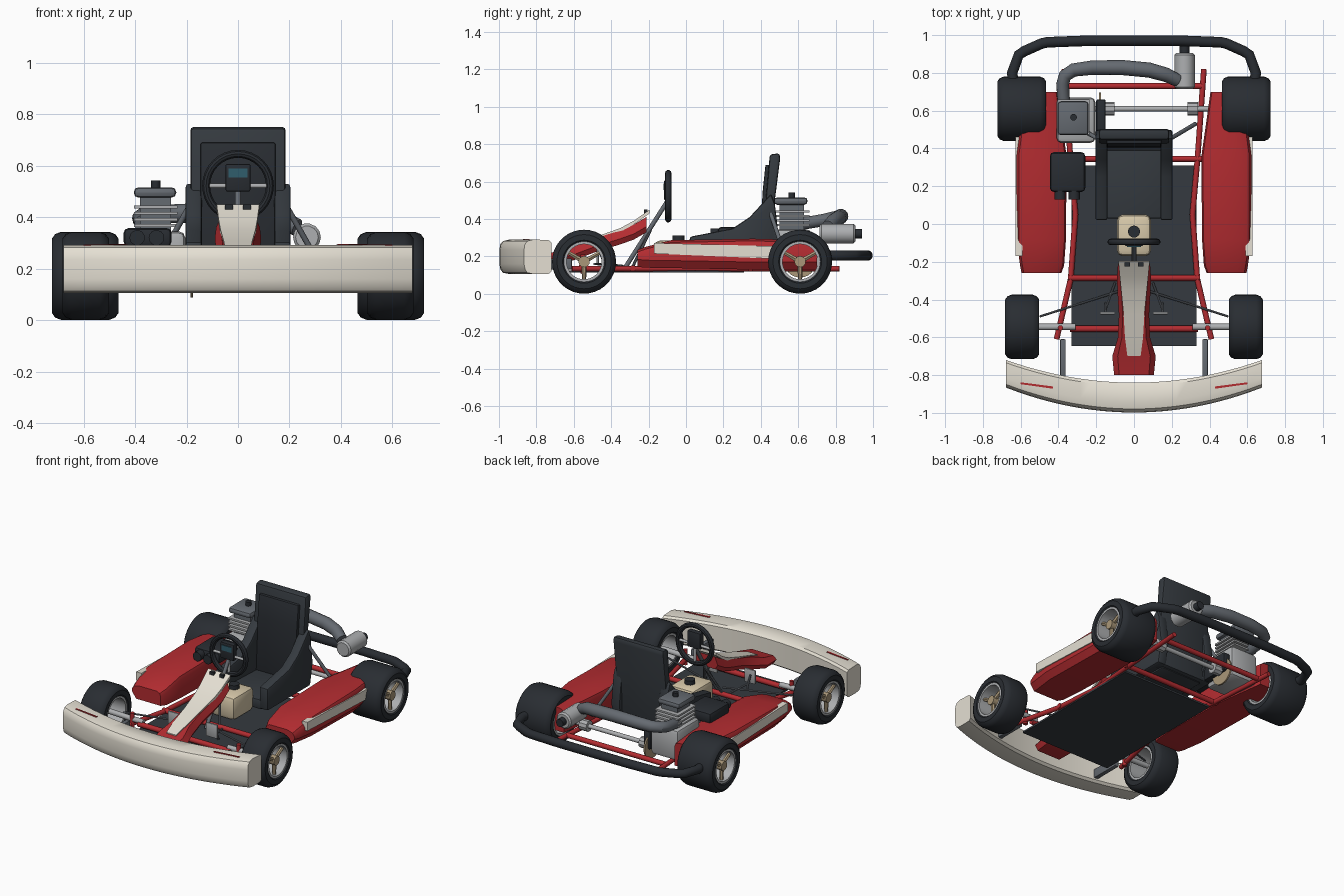
import bpy, bmesh
from math import sin, cos, pi, radians
from mathutils import Vector as V

if "Cube" in bpy.data.objects:
    bpy.data.objects.remove(bpy.data.objects["Cube"])


def color(name, r, g, b):
    m = bpy.data.materials.new(name)
    m.diffuse_color = (r, g, b, 1)
    m.use_nodes = True
    m.node_tree.nodes["Principled BSDF"].inputs["Base Color"].default_value = m.diffuse_color
    return m


RED = color("red", .45, .025, .03)
CREAM = color("cream", .78, .74, .65)
DARK = color("dark", .022, .026, .032)
SEAT = color("charcoal", .035, .042, .05)
STEEL = color("steel", .13, .145, .165)
LIGHT = color("light_metal", .42, .43, .44)
GOLD = color("gold", .40, .31, .19)
TANK = color("tank_tan", .68, .58, .40)
SCREEN = color("screen", .03, .11, .15)


def add(name, verts, faces, mat, bevel=0):
    me = bpy.data.meshes.new(name)
    me.from_pydata([tuple(v) for v in verts], [], faces)
    bm = bmesh.new()
    bm.from_mesh(me)
    bmesh.ops.recalc_face_normals(bm, faces=bm.faces)
    if bevel:
        es = [e for e in bm.edges if e.calc_face_angle(0) > .5]
        bmesh.ops.bevel(bm, geom=es, offset=bevel, segments=2, affect='EDGES', profile=.5)
    for f in bm.faces:
        f.smooth = True
    bm.to_mesh(me)
    bm.free()
    me.set_sharp_from_angle(angle=radians(35))
    me.materials.append(mat)
    ob = bpy.data.objects.new(name, me)
    bpy.context.collection.objects.link(ob)
    return ob


def loft(name, rings, mat, closed=False, bevel=0):
    n, m = len(rings[0]), len(rings)
    faces = [(i * n + j, i * n + (j + 1) % n, (i + 1) % m * n + (j + 1) % n, (i + 1) % m * n + j)
             for i in range(m if closed else m - 1) for j in range(n)]
    if not closed:
        faces += [tuple(range(n)), tuple(range((m - 1) * n, m * n))]
    return add(name, [v for r in rings for v in r], faces, mat, bevel)


def box(name, x0, x1, y0, y1, z0, z1, mat, bevel=0):
    return loft(name, [[(x, y0, z0), (x, y1, z0), (x, y1, z1), (x, y0, z1)] for x in (x0, x1)], mat, bevel=bevel)


def prism(name, x0, x1, yz, mat, bevel=0):
    return loft(name, [[(x, y, z) for y, z in yz] for x in (x0, x1)], mat, bevel=bevel)


def pipe(name, pts, r, mat, n=12):
    pts = [V(p) for p in pts]
    rs = r if isinstance(r, list) else [r] * len(pts)
    rings = []
    for i, p in enumerate(pts):
        a = (p - pts[i - 1]).normalized() if i else V()
        b = (pts[i + 1] - p).normalized() if i < len(pts) - 1 else V()
        t = (a + b).normalized()
        u = t.cross(V((0, 0, 1)) if abs(t.z) < .95 else V((1, 0, 0))).normalized()
        w = t.cross(u)
        rings.append([p + rs[i] * (u * cos(2 * pi * k / n) + w * sin(2 * pi * k / n)) for k in range(n)])
    return loft(name, rings, mat)


def lathe(name, c, profile, mat, n=36, axis='x'):
    rings = []
    for k in range(n):
        a = 2 * pi * k / n
        rings.append([(c[0] + h, c[1] + r * cos(a), c[2] + r * sin(a)) if axis == 'x' else
                      (c[0] + r * cos(a), c[1] + h, c[2] + r * sin(a)) for h, r in profile])
    return loft(name, rings, mat, closed=True)


# Wheels: tyre, rim ring, hub and three spokes
def wheel(tag, s, x, y, w):
    c = (s * x, y, .172)
    h = w / 2
    lathe(tag + "_tyre", c, [(-h + .012, .102), (-h, .115), (-h, .145), (-h + .012, .162), (-h + .035, .171),
                             (h - .035, .171), (h - .012, .162), (h, .145), (h, .115), (h - .012, .102)], DARK)
    lathe(tag + "_rim", c, [(-h + .006, .094), (-h + .006, .108), (h - .006, .108), (h - .006, .094)], LIGHT)
    o = s * (h - .035)
    pipe(tag + "_hub", [(c[0] + o - s * .06, y, .172), (c[0] + o + s * .02, y, .172)], .03, GOLD, 16)
    for k in range(3):
        a = radians(30 + 120 * k)
        p = V((c[0] + o, y, .172))
        pipe(tag + "_spoke", [p, p + V((0, .1 * cos(a), .1 * sin(a)))], [.015, .011], GOLD, 6)


for s, tag in ((-1, "left"), (1, "right")):
    wheel(tag + "_front", s, .592, -.545, .18)
    wheel(tag + "_rear", s, .594, .61, .258)

    # Frame rail, bumper mount and front stub axle
    pipe(tag + "_frame_rail", [(s * .41, -.61, .135), (s * .335, -.29, .135), (s * .31, .05, .135),
                               (s * .335, .33, .135), (s * .37, .82, .135)], .015, RED)
    box(tag + "_bumper_mount", *sorted((s * .362, s * .392)), -.83, -.61, .13, .19, STEEL, .006)
    pipe(tag + "_stub_axle", [(s * .31, -.545, .165), (s * .56, -.545, .172)], .017, LIGHT)
    pipe(tag + "_kingpin", [(s * .39, -.55, .11), (s * .39, -.55, .21)], .014, RED)
    pipe(tag + "_tie_rod", [(s * .03, -.34, .15), (s * .5, -.49, .16)], .006, STEEL, 8)
    # Pedals
    box(tag + "_pedal", *sorted((s * .10, s * .18)), -.478, -.466, .16, .25, LIGHT, .003)
    pipe(tag + "_pedal_arm", [(s * .15, -.46, .22), (s * .15, -.42, .13)], .007, STEEL, 8)
    pipe(tag + "_pedal_rod", [(s * .15, -.45, .17), (s * .1, -.31, .14)], .006, STEEL, 8)

    # Side pod with pale stripe
    rings = []
    for y, i, o, lo, hi in ((-.26, .385, .595, .145, .235), (-.22, .37, .603, .14, .25), (-.08, .36, .622, .138, .287),
                            (.36, .357, .622, .13, .295), (.70, .405, .575, .13, .285)):
        rings.append([(s * x, y, z) for x, z in ((i, lo), (o - .03, lo), (o, lo + .04), (o, hi - .03), (o - .012, hi - .012),
                                                 (o - .05, hi), (i + .03, hi), (i + .008, hi - .01), (i, hi - .03))])
    loft(tag + "_side_pod", rings, RED)
    prism(tag + "_pod_stripe", s * .59, s * .628, [(-.17, .215), (-.17, .272), (.46, .255), (.46, .188)], CREAM)

    # Seat wing and seat strut
    wing = [(.02, .16), (.02, .305), (.25, .35), (.34, .41), (.455, .535), (.475, .48), (.497, .3), (.47, .16)]
    prism(tag + "_seat_wing", s * .14, s * .205, wing, SEAT, .012)
    pipe(tag + "_seat_strut", [(s * .19, .45, .44), (s * .325, .53, .2)], .011, STEEL)
    # Red flash on front bumper
    loft(tag + "_bumper_flash", [[(s * .43, -.872, z), (s * .60, -.848, z), (s * .60, -.838, z), (s * .43, -.86, z)]
                                 for z in (.28, .294)], RED)
    # Column support
    pipe(tag + "_column_support", [(s * .07, -.29, .135), (0, -.19, .34)], .008, STEEL, 8)
    box(tag + "_panel_clip", *sorted((s * .02, s * .05)), -.225, -.205, .43, .45, DARK)

# Front bumper
rings = []
for k in range(-12, 13):
    t = k / 12
    f, r = -.998 + .132 * t * t, -.84 + .12 * t * t
    rings.append([(t * .678, f + u * (r - f), z) for u, z in
                  ((.0, .16), (0, .235), (.03, .265), (.12, .282), (.35, .291), (.9, .287), (1, .275),
                   (1, .12), (.9, .107), (.35, .106), (.12, .113), (.04, .13))])
loft("front_bumper", rings, CREAM)

# Rear bumper
bar = [(.64, .76), (.645, .80), (.61, .895), (.58, .915), (.49, .955), (.46, .962), (.25, .97)]
pipe("rear_bumper", [(-x, y, .205) for x, y in bar] + [(x, y, .205) for x, y in bar[::-1]], .028, DARK, 14)

# Floor and cross members
box("floor_pan", -.33, .33, -.645, .31, .113, .125, SEAT)
for y, w in ((-.285, .35), (.345, .36), (.73, .36)):
    pipe("cross_member", [(-w, y, .137), (w, y, .137)], .016, RED)
pipe("front_beam", [(-.34, -.555, .15), (.34, -.555, .15)], .017, RED)
pipe("rear_axle", [(-.56, .61, .172), (.56, .61, .172)], .014, LIGHT)
for x in (-.13, .31):
    pipe("axle_bearing", [(x - .028, .61, .172), (x + .028, .61, .172)], .036, LIGHT, 10)
pipe("sprocket", [(-.185, .61, .172), (-.175, .61, .172)], .085, GOLD, 24)
box("chain_guard", -.20, -.15, .47, .66, .16, .28, DARK, .01)

# Seat base, back and pad
prism("seat_base", -.15, .15, [(.03, .15), (.03, .215), (.41, .2), (.45, .15)], SEAT, .01)
prism("seat_back", -.185, .185, [(.395, .16), (.435, .60), (.448, .745), (.50, .752), (.503, .72), (.475, .5), (.47, .16)], SEAT, .012)
prism("seat_pad", -.145, .145, [(.39, .2), (.41, .55), (.425, .69), (.46, .69), (.43, .2)], DARK, .006)

# Steering wheel, display and column
ring = [(.017 * cos(2 * pi * k / 10), .124 + .016 * sin(2 * pi * k / 10)) for k in range(10)]
lathe("steering_rim", (0, -.095, .522), ring, DARK, 32, 'y')
pipe("steering_cross_spoke", [(-.12, -.095, .522), (.12, -.095, .522)], .009, LIGHT)
pipe("steering_lower_spoke", [(0, -.095, .522), (0, -.095, .405)], .009, LIGHT)
box("display", -.048, .048, -.117, -.08, .50, .607, DARK, .006)
box("display_screen", -.036, .036, -.121, -.115, .555, .59, SCREEN)
pipe("steering_column", [(0, -.09, .51), (0, -.335, .125)], .012, STEEL)

# Front panel with pale top strip
panel = ((-.80, .105, .15, .20), (-.70, .115, .155, .225), (-.60, .085, .18, .262),
         (-.48, .08, .225, .298), (-.35, .088, .265, .34), (-.28, .09, .29, .37), (-.21, .085, .33, .412))
loft("front_panel", [[(-w, y, lo + .03), (-w * .8, y, lo), (w * .8, y, lo), (w, y, lo + .03), (w * .75, y, hi), (-w * .75, y, hi)]
                     for y, w, lo, hi in panel], RED)
loft("panel_strip", [[(-w, y, z - .02), (w, y, z - .02), (w, y, z), (-w, y, z)] for y, w, z in
                     ((-.70, .035, .232), (-.60, .048, .268), (-.48, .055, .306), (-.35, .068, .352), (-.28, .075, .39), (-.195, .083, .45))], CREAM)

# Fuel tank
box("fuel_tank", -.09, .09, -.17, .05, .13, .285, TANK, .03)
pipe("tank_cap", [(0, -.04, .27), (0, -.04, .312)], .032, DARK, 16)

# Engine: case, fins, top plate and cap
box("engine_case", -.41, -.205, .43, .67, .14, .345, LIGHT, .025)
box("engine_cylinder", -.38, -.26, .50, .63, .33, .48, STEEL)
for z in (.362, .386, .41, .434):
    box("cooling_fin", -.405, -.235, .475, .66, z, z + .011, LIGHT)
box("engine_top", -.405, -.24, .47, .65, .476, .516, STEEL, .018)
pipe("engine_top_cap", [(-.32, .565, .51), (-.32, .565, .542)], .018, DARK)
# Air box with twin snouts
box("air_box", -.445, -.258, .17, .38, .285, .358, DARK, .02)
for x in (-.392, -.317):
    pipe("air_snout", [(x, .2, .32), (x, .13, .32)], .03, DARK, 14)

# Exhaust and silencer
pipe("exhaust_pipe", [(-.37, .62, .375), (-.378, .74, .395), (-.365, .785, .405), (-.32, .815, .41), (-.22, .828, .415),
                      (-.06, .828, .415), (.08, .815, .405), (.17, .79, .39), (.23, .76, .36)],
     [.033, .034, .035, .036, .038, .04, .04, .038, .034], STEEL, 14)
pipe("silencer", [(.268, .715, .322), (.268, .725, .322), (.268, .895, .322), (.268, .905, .322)], [.044, .054, .054, .044], LIGHT, 14)
pipe("silencer_tip", [(.268, .9, .322), (.268, .942, .322)], .026, DARK, 12)
